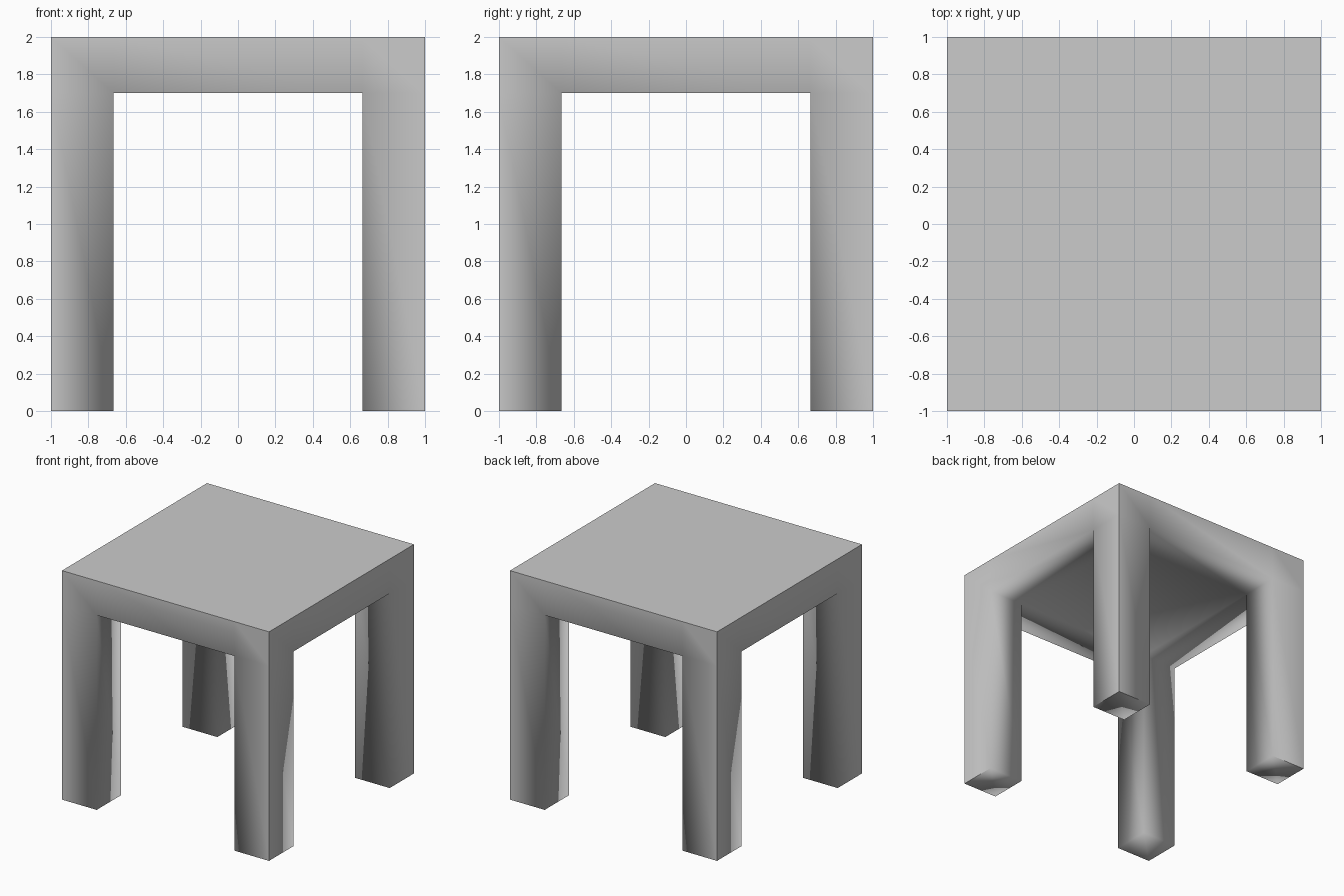
import bpy, bmesh

if "Cube" in bpy.data.objects:
    bpy.data.objects.remove(bpy.data.objects["Cube"])

HALF, INNER = 1.0, 0.665       # outer half width, inner face of the legs
APRON_Z, TOP_Z = 1.70, 2.0     # underside and top of the slab

bm = bmesh.new()

# Slab footprint: 3 x 3 panels, corners become legs
xs = [-HALF, -INNER, INNER, HALF]
grid = [[bm.verts.new((x, y, APRON_Z)) for y in xs] for x in xs]
panels = {}
for i in range(3):
    for j in range(3):
        panels[i, j] = bm.faces.new((grid[i][j], grid[i][j + 1],
                                     grid[i + 1][j + 1], grid[i + 1][j]))


def extrude(faces, dz, keep):
    res = bmesh.ops.extrude_face_region(bm, geom=faces, use_keep_orig=keep)
    verts = [g for g in res["geom"] if isinstance(g, bmesh.types.BMVert)]
    bmesh.ops.translate(bm, verts=verts, vec=(0, 0, dz))
    if not keep:
        live = [f for f in faces if f.is_valid]
        if live:
            bmesh.ops.delete(bm, geom=live, context='FACES')


# Top slab
extrude(list(panels.values()), TOP_Z - APRON_Z, True)
# Four legs
for key in ((0, 0), (0, 2), (2, 0), (2, 2)):
    extrude([panels[key]], -APRON_Z, False)

bmesh.ops.recalc_face_normals(bm, faces=bm.faces[:])

# Soft inner edges, crisp outer corners, top rim and outer foot edges
for f in bm.faces:
    f.smooth = True


def all_verts(e, test):
    return all(test(v.co) for v in e.verts)


for e in bm.edges:
    on_top = all_verts(e, lambda c: c.z > TOP_Z - 1e-4)
    upright = all_verts(e, lambda c: min(abs(c.x), abs(c.y)) > HALF - 1e-4)
    foot = all_verts(e, lambda c: c.z < 1e-4) and (
        all_verts(e, lambda c: abs(c.x) > HALF - 1e-4)
        or all_verts(e, lambda c: abs(c.y) > HALF - 1e-4))
    if on_top or upright or foot:
        e.smooth = False

mesh = bpy.data.meshes.new("table")
bm.to_mesh(mesh)
bm.free()
bpy.context.collection.objects.link(bpy.data.objects.new("table", mesh))
